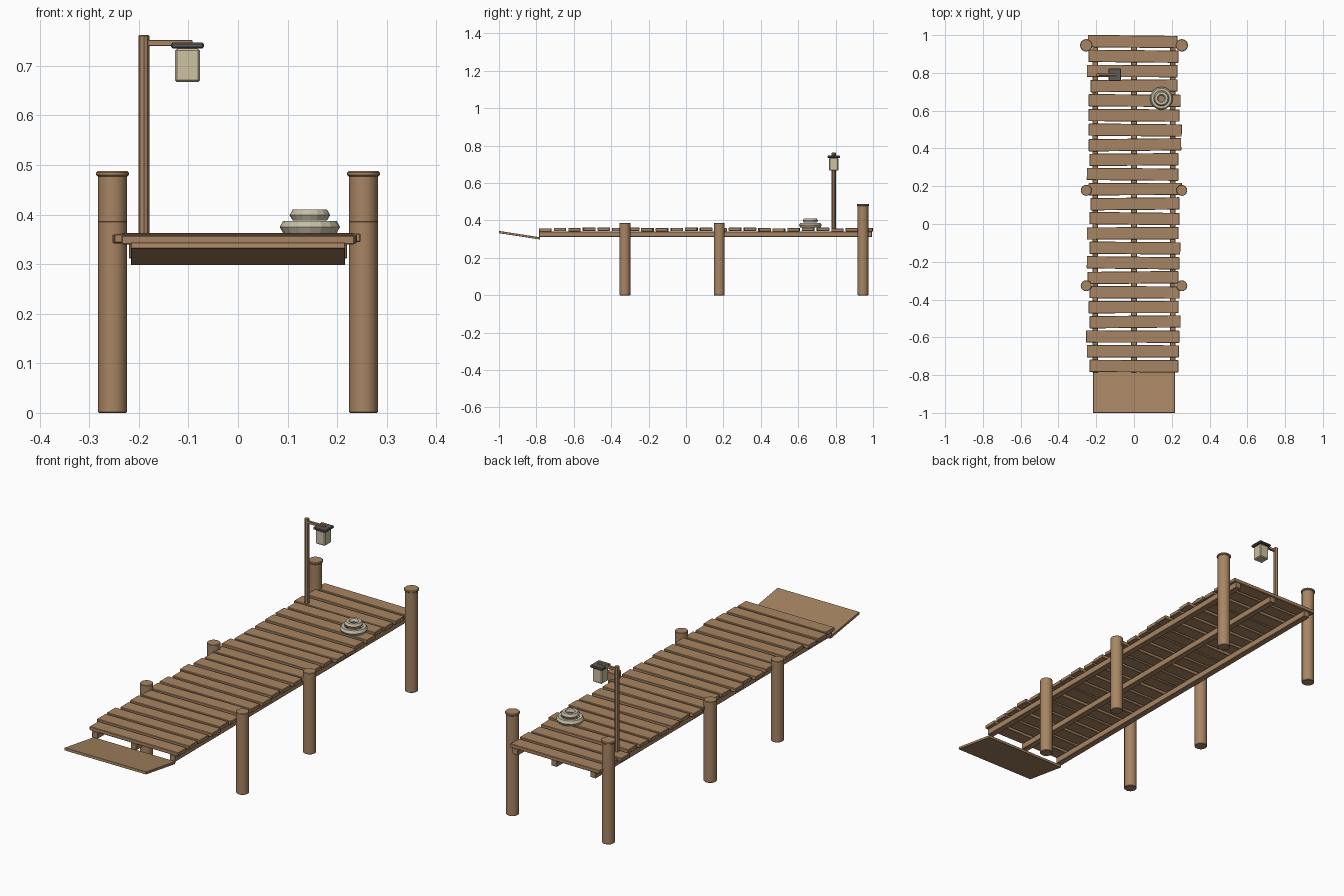
import bpy, random
from math import radians, atan2, hypot

random.seed(4)
default = bpy.data.objects.get("Cube")
if default:
    bpy.data.objects.remove(default, do_unlink=True)


def material(name, rgb):
    m = bpy.data.materials.new(name)
    m.use_nodes = True
    m.diffuse_color = (*rgb, 1)
    m.node_tree.nodes["Principled BSDF"].inputs["Base Color"].default_value = (*rgb, 1)
    return m


wood = material("brown wood", (0.39, 0.235, 0.125))
metal = material("dark metal", (0.11, 0.10, 0.10))
glass = material("cream glass", (0.62, 0.54, 0.36))
rope = material("pale rope", (0.56, 0.51, 0.38))


def finish(name, mat, bevel=0, smooth=False):
    ob = bpy.context.object
    ob.name = name
    ob.data.materials.append(mat)
    if bevel:
        mod = ob.modifiers.new("bevel", "BEVEL")
        mod.width = bevel
        mod.segments = 1
        mod.limit_method = "ANGLE"
        mod.angle_limit = radians(50)
    if smooth:
        bpy.ops.object.shade_smooth_by_angle(angle=radians(35))
    return ob


def box(name, centre, size, mat, bevel=0, rot=(0, 0, 0)):
    bpy.ops.mesh.primitive_cube_add(size=1, location=centre, rotation=rot)
    bpy.context.object.scale = size
    bpy.ops.object.transform_apply(location=False, rotation=False, scale=True)
    return finish(name, mat, bevel)


def rod(name, x, y, low, high, radius, sides, bevel):
    bpy.ops.mesh.primitive_cylinder_add(vertices=sides, radius=radius, depth=high - low,
                                        location=(x, y, (low + high) / 2))
    return finish(name, wood, bevel, True)


# Deck planks, uneven in length, height and angle (ends in hundredths, back to front)
left_ends = [24.5, 24, 25, 23, 24, 24, 24, 24, 23.5, 25, 24, 23, 23.5, 25, 23.5, 25, 24.5, 23.5, 24, 23.5, 25.3, 25, 23.5]
right_ends = [23, 23.5, 23, 23, 24.7, 24, 25.3, 25, 23.5, 23.5, 25.3, 24, 24, 23.5, 24.5, 24, 23.5, 24, 23.5, 24.7, 24, 23.7, 23.5]
for i, (a, b) in enumerate(zip(left_ends, right_ends)):
    box("plank", ((b - a) / 200, 0.966 - 0.0781 * i, 0.351 + random.uniform(-0.003, 0.003)),
        ((a + b) / 100, 0.065, 0.018), wood, 0.002,
        (0, 0, radians(random.uniform(-0.8, 0.8))))

# Long joists
for x in (-0.205, 0, 0.205):
    box("joist", (x, 0.104, 0.326), (0.03, 1.78, 0.03), wood, 0.002)

# Boarding ramp, sloping up and away from the deck
dy, dz = 0.22, -0.034
box("ramp", (0, -0.89, 0.321), (0.432, hypot(dy, dz), 0.012), wood, 0.001,
    (atan2(dz, dy), 0, 0))

# Support piles; the end pair is taller and capped
for x in (-0.253, 0.253):
    for y, top in ((-0.327, 0.387), (0.178, 0.387), (0.946, 0.48)):
        rod("pile", x, y, 0, top, 0.029, 16, 0.002)
    rod("pile_cap", x, 0.946, 0.477, 0.488, 0.033, 16, 0.003)

# Lantern on its post
lx, ly = -0.102, 0.79
rod("lantern_post", -0.19, ly, 0.355, 0.762, 0.011, 8, 0.002)
box("lantern_arm", (-0.14, ly, 0.746), (0.096, 0.012, 0.012), wood, 0.001)
box("lantern_cap", (lx, ly, 0.741), (0.066, 0.066, 0.012), metal, 0.003)
body = box("lantern_glass", (lx, ly, 0.701), (0.05, 0.05, 0.068), glass, 0.004)

# Coiled rope
for major, minor, z in ((0.047, 0.014, 0.375), (0.028, 0.013, 0.399)):
    bpy.ops.mesh.primitive_torus_add(major_segments=16, minor_segments=6,
                                     major_radius=major, minor_radius=minor,
                                     location=(0.145, 0.665, z))
    finish("rope_coil", rope)
